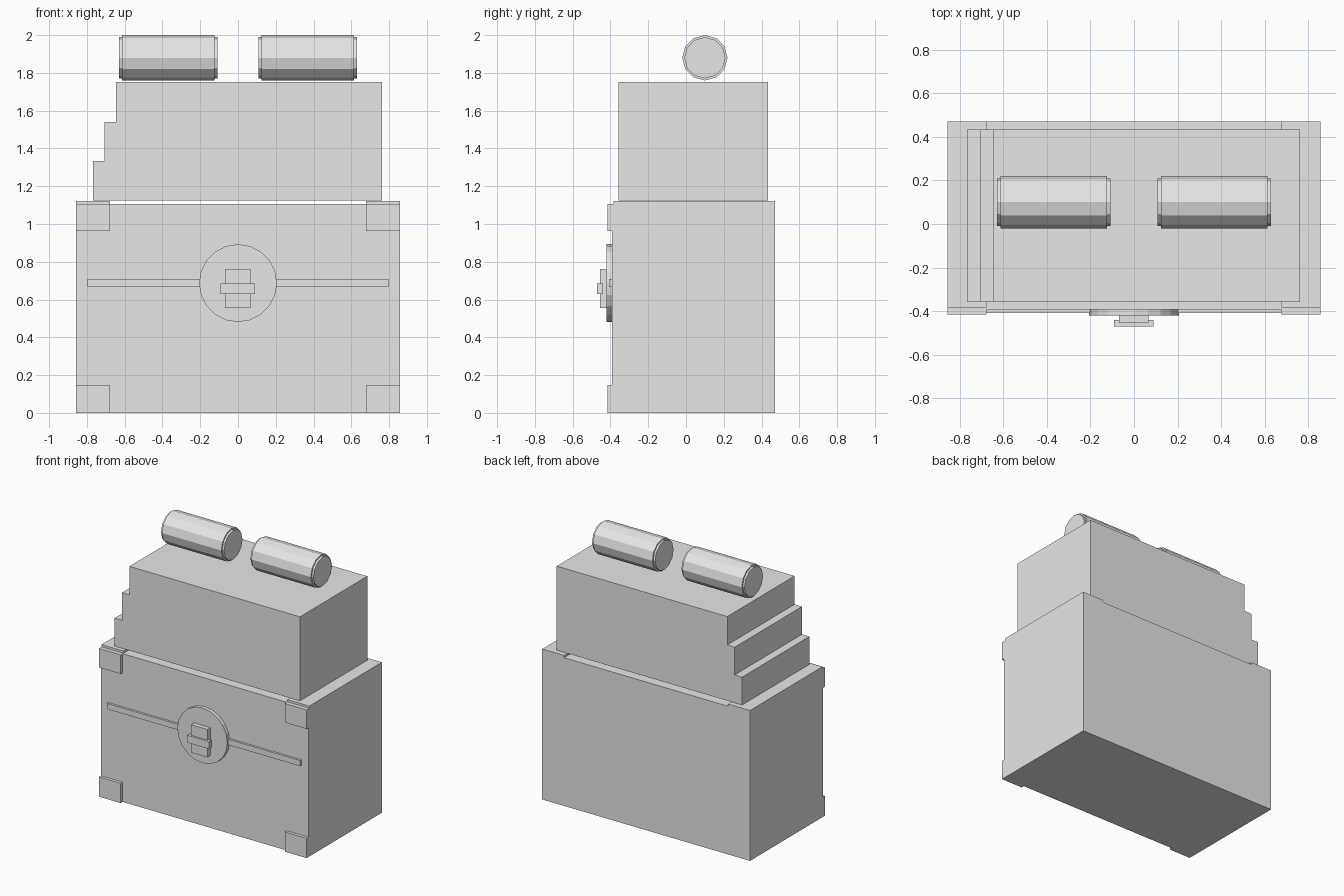
import bpy, bmesh
from math import pi
from mathutils import Matrix

cube = bpy.data.objects.get("Cube")
if cube:
    bpy.data.objects.remove(cube, do_unlink=True)

grey = bpy.data.materials.new("light_grey")
grey.use_nodes = True
colour = (0.8, 0.8, 0.8, 1)
grey.diffuse_color = colour
grey.node_tree.nodes["Principled BSDF"].inputs["Base Color"].default_value = colour


def finish(name, bm):
    bmesh.ops.recalc_face_normals(bm, faces=bm.faces)
    mesh = bpy.data.meshes.new(name)
    bm.to_mesh(mesh)
    bm.free()
    mesh.materials.append(grey)
    obj = bpy.data.objects.new(name, mesh)
    bpy.context.collection.objects.link(obj)
    return obj


def box(name, x, y, z):
    """Box from (min, max) ranges on each axis."""
    bm = bmesh.new()
    bmesh.ops.create_cube(bm, size=1)
    for v in bm.verts:
        for i, (lo, hi) in enumerate((x, y, z)):
            v.co[i] = hi if v.co[i] > 0 else lo
    return finish(name, bm)


def cylinder(name, centre, radius, length, sides, axis):
    bm = bmesh.new()
    turn = Matrix.Rotation(pi / 2, 4, "Y" if axis == "X" else "X")
    bmesh.ops.create_cone(bm, cap_ends=True, segments=sides, radius1=radius,
                          radius2=radius, depth=length,
                          matrix=Matrix.Translation(centre) @ turn)
    return finish(name, bm)


# Main case
W, FRONT, BACK = 0.857, -0.392, 0.47
box("case_body", (-W, W), (FRONT, BACK), (0, 1.105))

# Corner plates and raised top strips, on both sides
for side, s in (("left", 1), ("right", -1)):
    xs = sorted((s * 0.677, s * W))
    box(side + "_top_strip", xs, (FRONT + 0.008, BACK), (1.105, 1.122))
    box(side + "_upper_corner", xs, (-0.415, FRONT), (0.963, 1.105))
    box(side + "_lower_corner", xs, (-0.415, FRONT), (0, 0.147))

# Upper block with a stepped right side
steps = [(0.762, 1.125), (0.762, 1.752), (-0.645, 1.752), (-0.645, 1.54),
         (-0.706, 1.54), (-0.706, 1.333), (-0.767, 1.333), (-0.767, 1.125)]
bm = bmesh.new()
profile = bm.faces.new([bm.verts.new((x, -0.358, z)) for x, z in steps])
extruded = bmesh.ops.extrude_face_region(bm, geom=[profile])
bmesh.ops.translate(bm, vec=(0, 0.793, 0),
                    verts=[g for g in extruded["geom"] if isinstance(g, bmesh.types.BMVert)])
# Close the starting side if the extrusion opened it
bmesh.ops.holes_fill(bm, edges=[e for e in bm.edges if e.is_boundary], sides=0)
finish("stepped_block", bm)

# Rolls on top, with slightly narrower end caps
for side, s in (("left", 1), ("right", -1)):
    centre = (s * 0.369, 0.1, 1.88)
    cylinder(side + "_roll", centre, 0.12, 0.49, 12, "X")
    for end in (-1, 1):
        cap = (centre[0] + end * 0.252, 0.1, 1.88)
        cylinder(side + "_roll_cap", cap, 0.109, 0.016, 12, "X")

# Front band, round plate and latch
box("front_band", (-0.797, 0.797), (-0.408, FRONT), (0.667, 0.709))
cylinder("latch_plate", (0, -0.406, 0.687), 0.206, 0.028, 20, "Y")
box("latch_post", (-0.068, 0.066), (-0.455, -0.42), (0.555, 0.763))
box("latch_bar", (-0.093, 0.09), (-0.47, -0.44), (0.629, 0.684))
